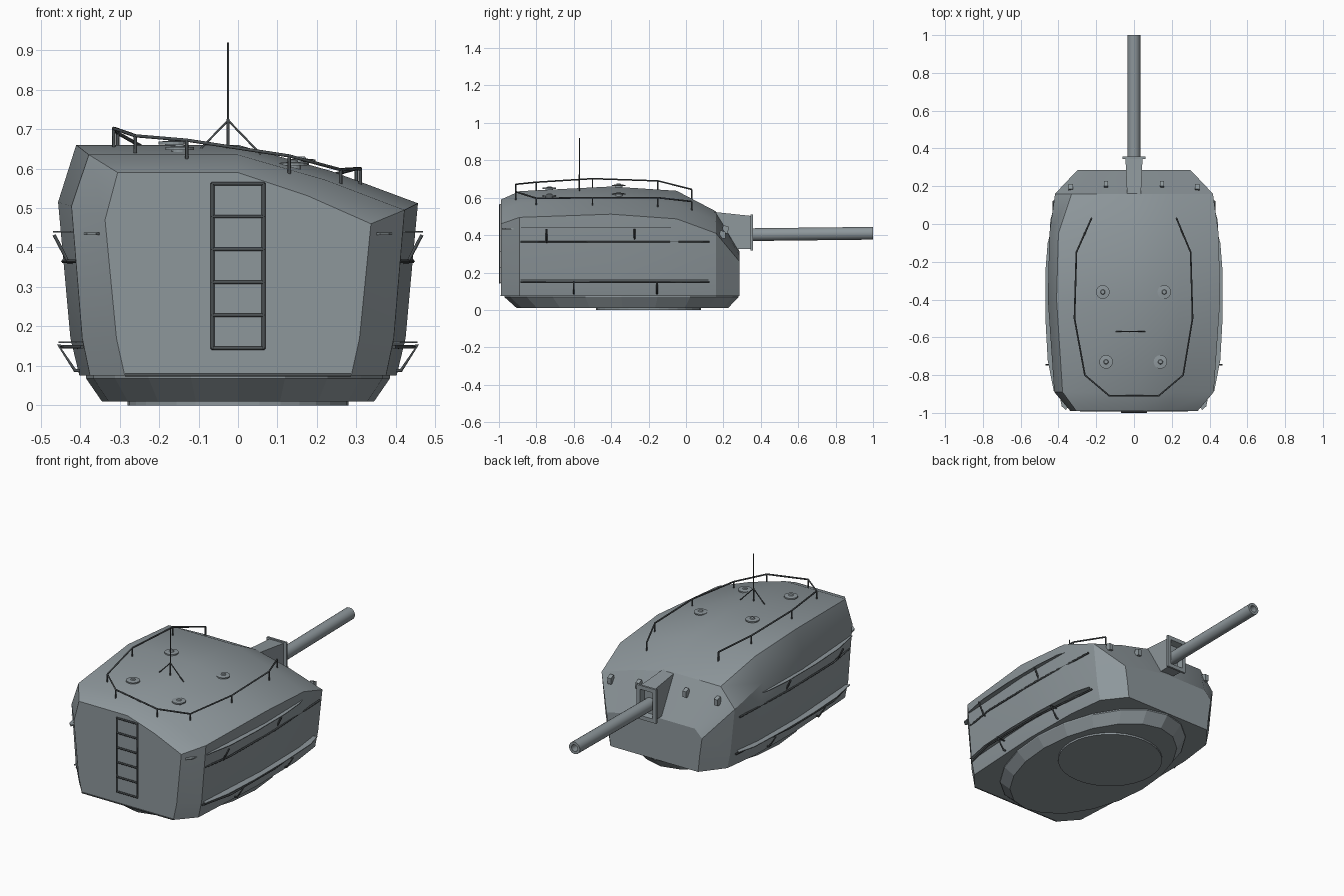
import bpy, bmesh, math
from mathutils import Vector
from mathutils.bvhtree import BVHTree

if "Cube" in bpy.data.objects:
    bpy.data.objects.remove(bpy.data.objects["Cube"])


def material(name, c):
    m = bpy.data.materials.new(name)
    m.diffuse_color = (*c, 1)
    m.use_nodes = True
    m.node_tree.nodes["Principled BSDF"].inputs["Base Color"].default_value = m.diffuse_color
    return m


DARK = material("dark_steel", (0.07, 0.08, 0.085))
GREY = material("hull_grey", (0.27, 0.31, 0.33))


def finish(name, bm, mat=GREY, smooth=None):
    bmesh.ops.recalc_face_normals(bm, faces=bm.faces)
    me = bpy.data.meshes.new(name)
    bm.to_mesh(me)
    bm.free()
    ob = bpy.data.objects.new(name, me)
    bpy.context.collection.objects.link(ob)
    me.materials.append(mat)
    if smooth:
        bpy.ops.object.select_all(action='DESELECT')
        ob.select_set(True)
        bpy.context.view_layer.objects.active = ob
        bpy.ops.object.shade_smooth_by_angle(angle=math.radians(smooth))
    return ob


def loft(name, rings, mat=GREY, smooth=None, closed=False):
    bm = bmesh.new()
    vs = [[bm.verts.new(p) for p in r] for r in rings]
    n = len(vs[0])
    pairs = list(zip(vs, vs[1:])) + ([(vs[-1], vs[0])] if closed else [])
    for a, b in pairs:
        for i in range(n):
            j = (i + 1) % n
            bm.faces.new((a[i], a[j], b[j], b[i]))
    if not closed:
        bm.faces.new(vs[0])
        bm.faces.new(vs[-1])
    return finish(name, bm, mat, smooth)


def ring_z(cx, cy, z, rx, ry, n):
    return [(cx + rx * math.cos(2 * math.pi * i / n), cy + ry * math.sin(2 * math.pi * i / n), z)
            for i in range(n)]


def ring_y(cx, y, cz, r, n=20):
    return [(cx + r * math.cos(2 * math.pi * i / n), y, cz + r * math.sin(2 * math.pi * i / n))
            for i in range(n)]


def rods(name, paths, r=0.005, mat=DARK):
    cu = bpy.data.curves.new(name, 'CURVE')
    cu.dimensions = '3D'
    cu.bevel_depth = r
    cu.bevel_resolution = 1
    cu.use_fill_caps = True
    for p in paths:
        s = cu.splines.new('POLY')
        s.points.add(len(p) - 1)
        for q, co in zip(s.points, p):
            q.co = (*co, 1)
    ob = bpy.data.objects.new(name, cu)
    bpy.context.collection.objects.link(ob)
    cu.materials.append(mat)


def plate(name, pts, thick, mat=GREY):
    loft(name, [pts, [(x, y, z + thick) for x, y, z in pts]], mat)


# Turret shell: y, bottom half width, shoulder half width, left/right shoulder z, roof half width, roof z
sections = [
    (-0.99, .287, .337, .47, .46, .305, .59),
    (-0.89, .375, .422, .505, .495, .378, .635),
    (-0.40, .402, .456, .515, .512, .41, .66),
    (-0.05, .398, .448, .50, .487, .40, .637),
    (0.16, .372, .418, .42, .41, .33, .527),
    (0.285, .275, .30, .27, .26, .255, .315)]
rings = []
for y, wb, ws, zl, zr, wt, zt in sections:
    wl = wb + (ws - wb) * .42
    rings.append([(-wb, y, .075), (-wl, y, .17), (-ws, y, zl), (-wt, y, zt), (0, y, zt),
                  (ws * .52, y, zt + (zr - zt) * .45), (ws, y, zr), (wl, y, .17), (wb, y, .075)])
shell = loft("turret_shell", rings, smooth=28)
bm = bmesh.new()
bm.from_mesh(shell.data)
tree = BVHTree.FromBMesh(bm)
bm.free()


def roof(x, y):
    return tree.ray_cast(Vector((x, y, 2)), Vector((0, 0, -1)))[0].z


# Turret ring and base disc
loft("turret_base", [ring_z(0, -.345, .076, .385, .625, 20), ring_z(0, -.345, .068, .385, .625, 20),
                     ring_z(0, -.34, .01, .345, .565, 20)])
loft("base_disc", [ring_z(0, -.2, .02, .28, .28, 32), ring_z(0, -.2, 0, .28, .28, 32)])


# Gun mantlet with recessed front frame
def rect(y, w, z0, z1):
    return [(-w, y, z0), (w, y, z0), (w, y, z1), (-w, y, z1)]


loft("gun_mantlet", [rect(.14, .036, .33, .525), rect(.345, .045, .325, .503), rect(.345, .062, .318, .51),
                     rect(.357, .062, .318, .51), rect(.357, .04, .34, .488), rect(.32, .036, .345, .48)])

# Barrel with open bore
loft("gun_barrel", [ring_y(0, .30, .402, .034), ring_y(0, 1, .41, .034),
                    ring_y(0, 1, .41, .019), ring_y(0, .88, .408, .019)], smooth=35)

# Rear ladder and lower rear edge bar
ladder = [[(s * .065, -.995, .143), (s * .065, -.995, .564)] for s in (-1, 1)]
ladder += [[(-.067, -.995, .145 + i * .0834), (.067, -.995, .145 + i * .0834)] for i in range(6)]
rods("rear_ladder", ladder, .005)
rods("rear_edge_bar", [[(-.287, -.989, .077), (.287, -.989, .077)]], .004)

# Side shelves, foot rails and struts on both sides
for s, side in ((-1, "left"), (1, "right")):
    for tag, z, y1 in (("upper", .438, 0), ("lower", .158, .12)):
        d = 0 if tag == "upper" else -.014
        outer = [(.425 + d, -.885), (.457 + d, -.72), (.469 + d, -.5), (.469 + d, -.25),
                 (.457 + d, y1 - .1), (.43 + d, y1)]
        inner = [(.40 + d, y1 - .02), (.385 + d, -.85)]
        plate(f"{side}_{tag}_shelf", [(s * x, y, z) for x, y in outer + inner], .004)
    up = [(s * .408, -.885, .365), (s * .438, -.7, .365), (s * .443, -.3, .365), (s * .425, .125, .365)]
    low = [(s * .395, -.885, .148), (s * .44, -.7, .148), (s * .445, -.3, .148), (s * .40, .125, .148)]
    rods(f"{side}_foot_rails", [up, low], .005)
    struts = [[(s * .40, y, .362), (s * .43, y, .362), (s * .466, y, .432)] for y in (-.745, -.275)]
    struts += [[(s * .40, y, .088), (s * .413, y, .088), (s * .455, y, .152), (s * .39, y, .145)]
               for y in (-.6, -.155)]
    rods(f"{side}_rail_struts", struts, .005)
    # Lugs on the rear corners and front plate
    plate(f"{side}_rear_lug", [(s * .34, -.95, .431), (s * .36, -.985, .431), (s * .383, -.965, .431),
                               (s * .395, -.90, .431)], .007)
    for k, (x, y) in enumerate(((.335, .19), (.148, .205))):
        z = roof(s * x, y)
        w = .011
        loft(f"{side}_front_lug_{k}", [[(s * x + e, y - .02, z - .01), (s * x + e, y + .02, z - .01),
                                        (s * x + e, y + .022, z + .025), (s * x + e, y - .005, z + .035)]
                                       for e in (-w, w)])

# Roof ventilators with centre knobs, seated on the sloping roof
for i, (x, y) in enumerate(((-.165, -.36), (.16, -.36), (-.148, -.73), (.14, -.73))):
    z = roof(x, y)
    loft(f"roof_ventilator_{i}", [ring_z(x, y, z - .01, .02, .02, 16), ring_z(x, y, z + .004, .02, .02, 16),
                                  ring_z(x, y, z + .004, .036, .036, 16), ring_z(x, y, z + .011, .036, .036, 16),
                                  ring_z(x, y, z + .013, .013, .013, 16), ring_z(x, y, z + .018, .01, .01, 16)])

# Roof railing with posts
rail = [(-.225, .03, .645), (-.305, -.15, .69), (-.315, -.5, .702), (-.26, -.80, .683), (-.13, -.91, .672),
        (.13, -.91, .632), (.26, -.80, .597), (.31, -.5, .60), (.30, -.15, .60), (.225, .03, .58)]
rods("roof_railing", [rail], .0045)
rods("railing_posts", [[p, (p[0], p[1], min(roof(p[0], p[1]), p[2] - .03) - .005)] for p in rail], .0045)

# Antenna mast with two bracing legs
ax, ay = -.025, -.57
rods("antenna_mast", [[(ax, ay, .64), (ax, ay, .725)]], .004)
rods("antenna_whip", [[(ax, ay, .72), (ax, ay, .92)]], .0028)
rods("antenna_legs", [[(ax, ay, .722), (-.095, ay, .65)], [(ax, ay, .722), (.058, ay, .636)]], .003)
